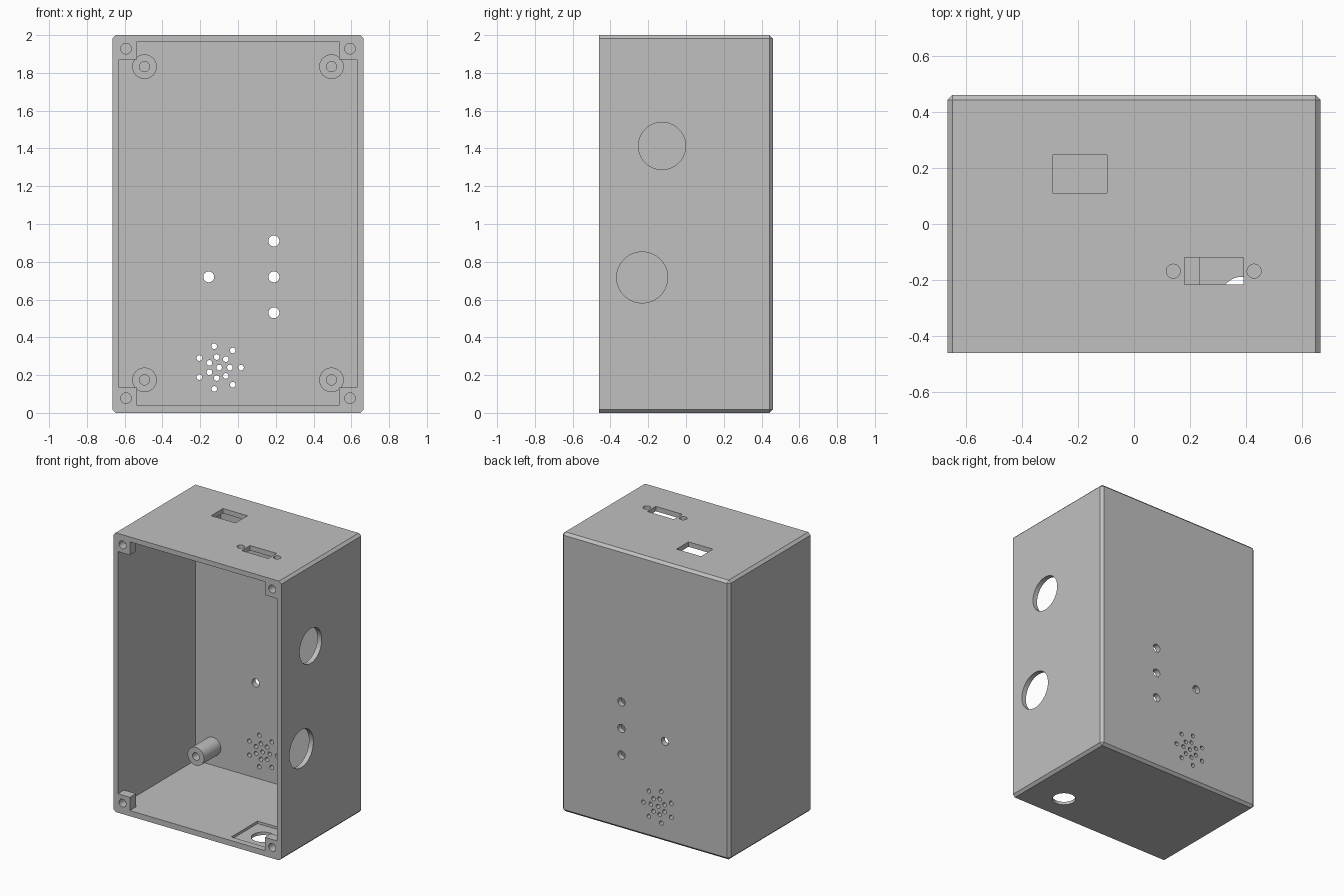
import bpy, bmesh, math
from mathutils import Matrix, Vector

cube = bpy.data.objects.get("Cube")
if cube:
    bpy.data.objects.remove(cube, do_unlink=True)

W, D, H = 0.665, 0.46, 2.0          # half width, half depth, height
IX, Z0, Z1, BACK = 0.63, 0.04, 1.965, 0.42   # inner cavity limits

GREY = (0.53, 0.53, 0.53, 1)
grey = bpy.data.materials.new("plain grey")
grey.use_nodes = True
grey.diffuse_color = GREY
grey.node_tree.nodes["Principled BSDF"].inputs["Base Color"].default_value = GREY


def finish(name, bm):
    mesh = bpy.data.meshes.new(name)
    bm.normal_update()
    bm.to_mesh(mesh)
    bm.free()
    obj = bpy.data.objects.new(name, mesh)
    obj.data.materials.append(grey)
    bpy.context.collection.objects.link(obj)
    return obj


def activate(obj):
    bpy.ops.object.select_all(action='DESELECT')
    obj.select_set(True)
    bpy.context.view_layer.objects.active = obj


def box(name, lo, hi, chamfer=0):
    lo, hi = Vector(lo), Vector(hi)
    bm = bmesh.new()
    bmesh.ops.create_cube(bm, size=1)
    for v in bm.verts:
        v.co = (lo + hi) / 2 + v.co * (hi - lo)
    if chamfer:
        # every edge except the open front rim
        edges = [e for e in bm.edges if any(v.co.y > 0 for v in e.verts)]
        bmesh.ops.bevel(bm, geom=edges, offset=chamfer, segments=1, affect='EDGES')
    return finish(name, bm)


def rod(name, start, end, radius, sides=32):
    start, end = Vector(start), Vector(end)
    turn = (end - start).to_track_quat('Z', 'Y').to_matrix().to_4x4()
    bm = bmesh.new()
    bmesh.ops.create_cone(bm, cap_ends=True, segments=sides, radius1=radius, radius2=radius,
                          depth=(end - start).length,
                          matrix=Matrix.Translation((start + end) / 2) @ turn)
    return finish(name, bm)


def cut(target, cutter):
    cutter.hide_render = True
    mod = target.modifiers.new("cut", 'BOOLEAN')
    mod.operation, mod.solver, mod.object = 'DIFFERENCE', 'EXACT', cutter
    activate(target)
    bpy.ops.object.modifier_apply(modifier=mod.name)
    bpy.data.objects.remove(cutter, do_unlink=True)


# Enclosure shell; the narrower front cuts leave a screw block in each corner
case = box("enclosure", (-W, -D, 0), (W, D, H), 0.018)
BLOCK, BLOCK_BACK = 0.095, -0.39
cut(case, box("cavity", (-IX, BLOCK_BACK, Z0), (IX, BACK, Z1)))
cut(case, box("wide_mouth", (-IX, -0.6, Z0 + BLOCK), (IX, -0.3, Z1 - BLOCK)))
cut(case, box("tall_mouth", (-IX + BLOCK, -0.6, Z0), (IX - BLOCK, -0.3, Z1)))

# Lid screw holes
for x in (-0.593, 0.593):
    for z in (0.078, 1.928):
        cut(case, rod("lid_screw", (x, -0.6, z), (x, BLOCK_BACK - 0.01, z), 0.028, 24))

# Side cable holes
for y, z, r in ((-0.127, 1.413, 0.125), (-0.232, 0.717, 0.135)):
    cut(case, rod("side_hole", (0.5, y, z), (0.8, y, z), r, 64))

# Top connector openings with two screw holes
cut(case, box("power_opening", (-0.29, 0.11, 1.9), (-0.097, 0.245, 2.1)))
cut(case, box("connector_slot", (0.18, -0.215, 1.9), (0.39, -0.12, 2.1)))
for x in (0.14, 0.428):
    cut(case, rod("connector_screw", (x, -0.168, 1.9), (x, -0.168, 2.1), 0.025, 24))

# Floor recess and round hole
cx, cy, half = 0.385, -0.265, 0.149
cut(case, box("floor_recess", (cx - half, cy - half, 0.022), (cx + half, cy + half, 0.1)))
cut(case, rod("floor_hole", (cx, cy, -0.1), (cx, cy, 0.2), 0.077, 48))

# Back indicator holes
for x, z in ((-0.155, 0.72), (0.19, 0.53), (0.19, 0.72), (0.19, 0.91)):
    cut(case, rod("indicator_hole", (x, 0.35, z), (x, 0.55, z), 0.029, 24))

# Speaker grille: a centre hole and two rings of seven
grille = [(0, 0)] + [(r, i * math.tau / 7) for r in (0.057, 0.116) for i in range(7)]
for r, a in grille:
    x, z = -0.1 + r * math.cos(a), 0.24 + r * math.sin(a)
    cut(case, rod("grille_hole", (x, 0.35, z), (x, 0.55, z), 0.015, 20))

# Board mounting posts with blind holes
parts = [case]
for side, x in (("right", -0.495), ("left", 0.495)):
    for level, z in (("lower", 0.175), ("upper", 1.833)):
        post = rod(f"{level}_{side}_post", (x, 0.23, z), (x, BACK + 0.01, z), 0.065, 40)
        cut(post, rod("post_hole", (x, 0.1, z), (x, BACK - 0.02, z), 0.027, 24))
        parts.append(post)

for part in parts:
    activate(part)
    bpy.ops.object.shade_smooth_by_angle(angle=math.radians(30))
